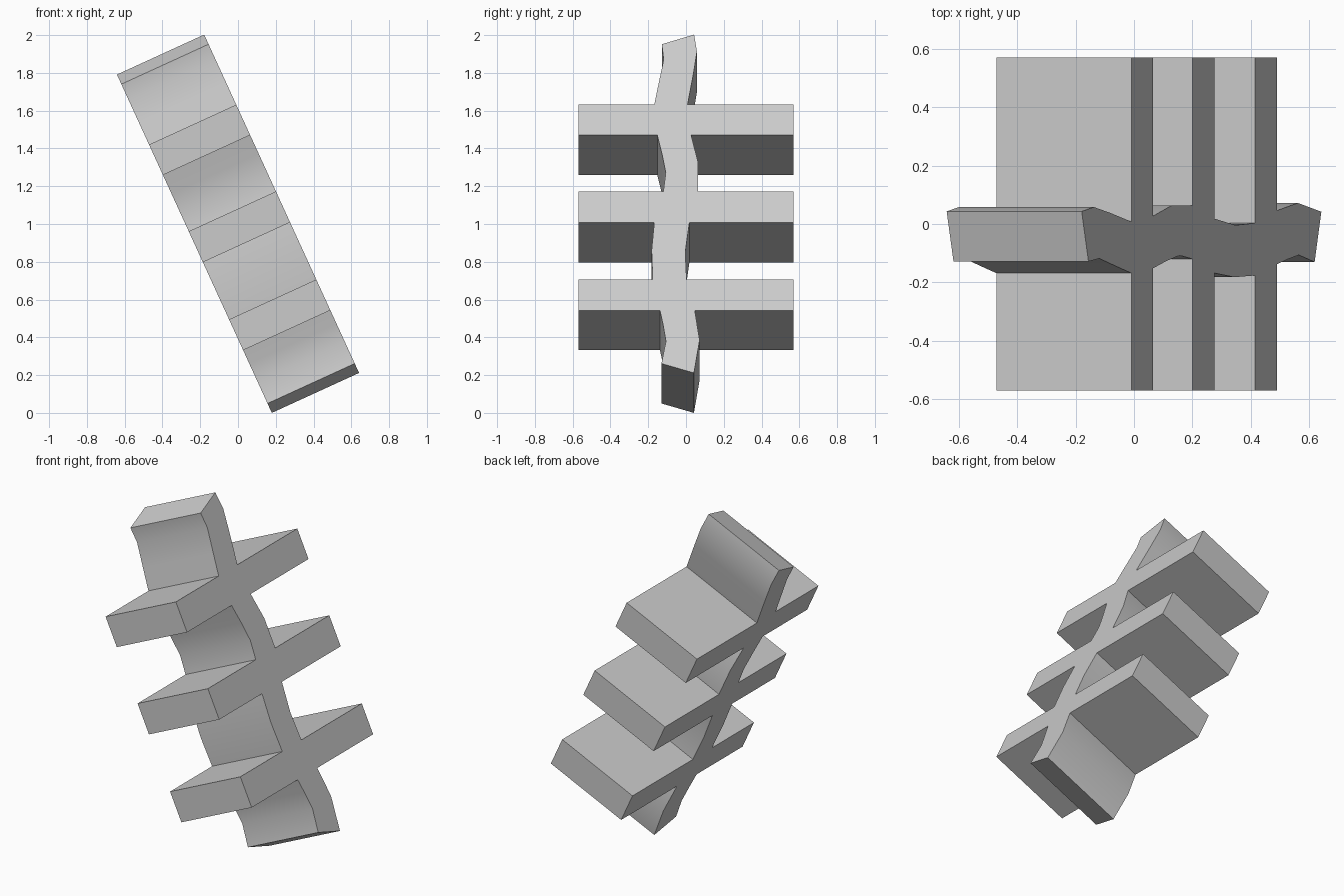
import bpy, bmesh, math
from mathutils import Matrix

cube = bpy.data.objects.get("Cube")
if cube:
    bpy.data.objects.remove(cube, do_unlink=True)

grey = bpy.data.materials.new("plain grey")
grey.use_nodes = True
colour = (0.6, 0.6, 0.6, 1)
grey.diffuse_color = colour
grey.node_tree.nodes["Principled BSDF"].inputs["Base Color"].default_value = colour

TILT = math.radians(24.6)
HALF_WIDTH = 0.254
REACH = 0.57           # how far the slats stick out to front and back
SLATS = [(0.577, 0.40), (0.072, -0.108), (-0.441, -0.62)]   # top and bottom

# Wavy strip: (y, height along the strip) between slats, from top to bottom
front_waves = [
    [(-0.128, 0.929), (-0.118, 0.84), (-0.145, 0.70), (-0.168, 0.577)],
    [(-0.152, 0.40), (-0.127, 0.29), (-0.107, 0.18), (-0.12, 0.072)],
    [(-0.168, -0.108), (-0.182, -0.27), (-0.176, -0.441)],
    [(-0.138, -0.62), (-0.122, -0.70), (-0.106, -0.80), (-0.13, -0.93)],
]
back_waves = [
    [(0.043, 0.985), (0.058, 0.885), (0.038, 0.75), (0.008, 0.577)],
    [(0.027, 0.40), (0.063, 0.246), (0.063, 0.072)],
    [(0.018, -0.108), (-0.004, -0.28), (0.003, -0.441)],
    [(0.046, -0.62), (0.072, -0.793), (0.042, -0.985)],
]


def side_outline(waves, y):
    """One side from top to bottom, with a slat end after each wave."""
    points = []
    for i, wave in enumerate(waves):
        points += wave
        if i < len(SLATS):
            points += [(y, s) for s in SLATS[i]]
    return points


# Strip and crossing slats as one outline, extruded across the width
outline = side_outline(front_waves, -REACH) + side_outline(back_waves, REACH)[::-1]
bm = bmesh.new()
face = bm.faces.new([bm.verts.new((-HALF_WIDTH, y, s)) for y, s in outline])
extruded = bmesh.ops.extrude_face_region(bm, geom=[face])
moved = [v for v in extruded["geom"] if isinstance(v, bmesh.types.BMVert)]
bmesh.ops.translate(bm, verts=moved, vec=(2 * HALF_WIDTH, 0, 0))
bmesh.ops.recalc_face_normals(bm, faces=bm.faces)

# Lean the whole piece to its right and stand it on the ground
bm.transform(Matrix.Translation((0, 0, 1)) @ Matrix.Rotation(-TILT, 4, "Y"))
low = min(v.co.z for v in bm.verts)
bmesh.ops.translate(bm, verts=bm.verts, vec=(0, 0, -low))

mesh = bpy.data.meshes.new("wavy_strip_with_slats")
bm.to_mesh(mesh)
bm.free()
mesh.materials.append(grey)
strip = bpy.data.objects.new("wavy_strip_with_slats", mesh)
bpy.context.collection.objects.link(strip)

# Smooth waves, sharp slat edges
bpy.context.view_layer.objects.active = strip
strip.select_set(True)
bpy.ops.object.shade_smooth_by_angle(angle=math.radians(30))
